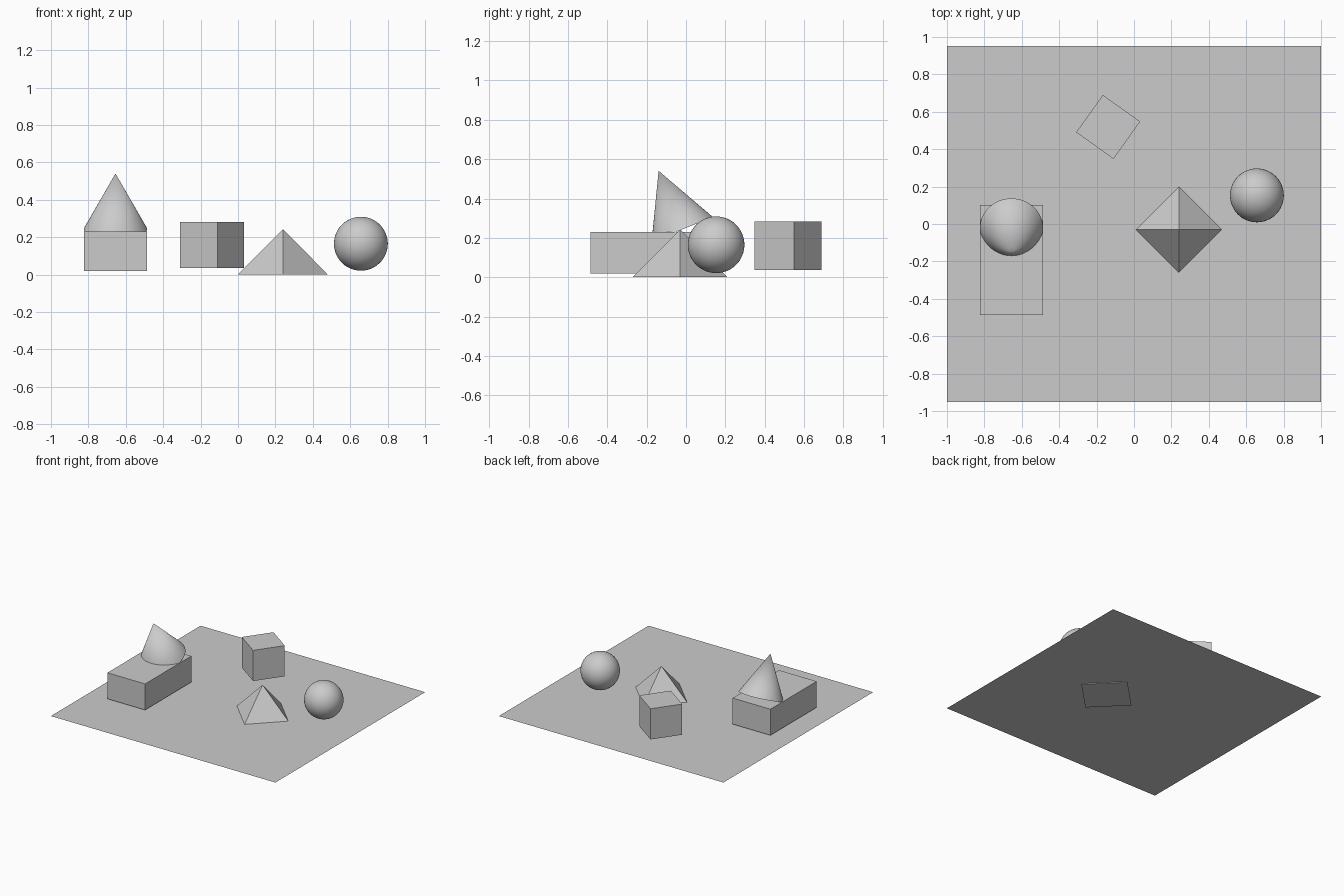
import bpy
from math import radians, cos, sin

if "Cube" in bpy.data.objects:
    bpy.data.objects.remove(bpy.data.objects["Cube"])


def finish(name, smooth=False):
    obj = bpy.context.object
    obj.name = name
    if smooth:
        bpy.ops.object.shade_smooth_by_angle(angle=radians(35))
    return obj


def block(name, centre, size, turn=0):
    bpy.ops.mesh.primitive_cube_add(size=1, location=centre, rotation=(0, 0, radians(turn)))
    obj = finish(name)
    obj.scale = size
    return obj


# Thin floor sheet, just above the pyramid's base
bpy.ops.mesh.primitive_plane_add(size=1, location=(0, 0, 0.012))
finish("floor_sheet").scale = (2, 1.904, 1)

# Blocks
block("long_block", (-0.655, -0.192, 0.125), (0.336, 0.588, 0.21))
block("turned_cube", (-0.138, 0.519, 0.159), (0.245, 0.245, 0.247), -35.5)

# Four-sided pyramid with corners on the x and y axes
bpy.ops.mesh.primitive_cone_add(vertices=4, radius1=0.241, radius2=0, depth=0.243,
                                location=(0.24, -0.03, 0.1215))
finish("pyramid")

# Ball
bpy.ops.mesh.primitive_uv_sphere_add(segments=48, ring_count=24, radius=0.144,
                                     location=(0.657, 0.153, 0.165))
finish("ball", True)

# Cone leaning forward, its front rim sunk into the long block
tilt, height = radians(22), 0.321
base_y, base_z = -0.019, 0.243
bpy.ops.mesh.primitive_cone_add(vertices=64, radius1=0.168, radius2=0, depth=height,
                                location=(-0.655, base_y - sin(tilt) * height / 2,
                                          base_z + cos(tilt) * height / 2),
                                rotation=(tilt, 0, 0))
finish("leaning_cone", True)
